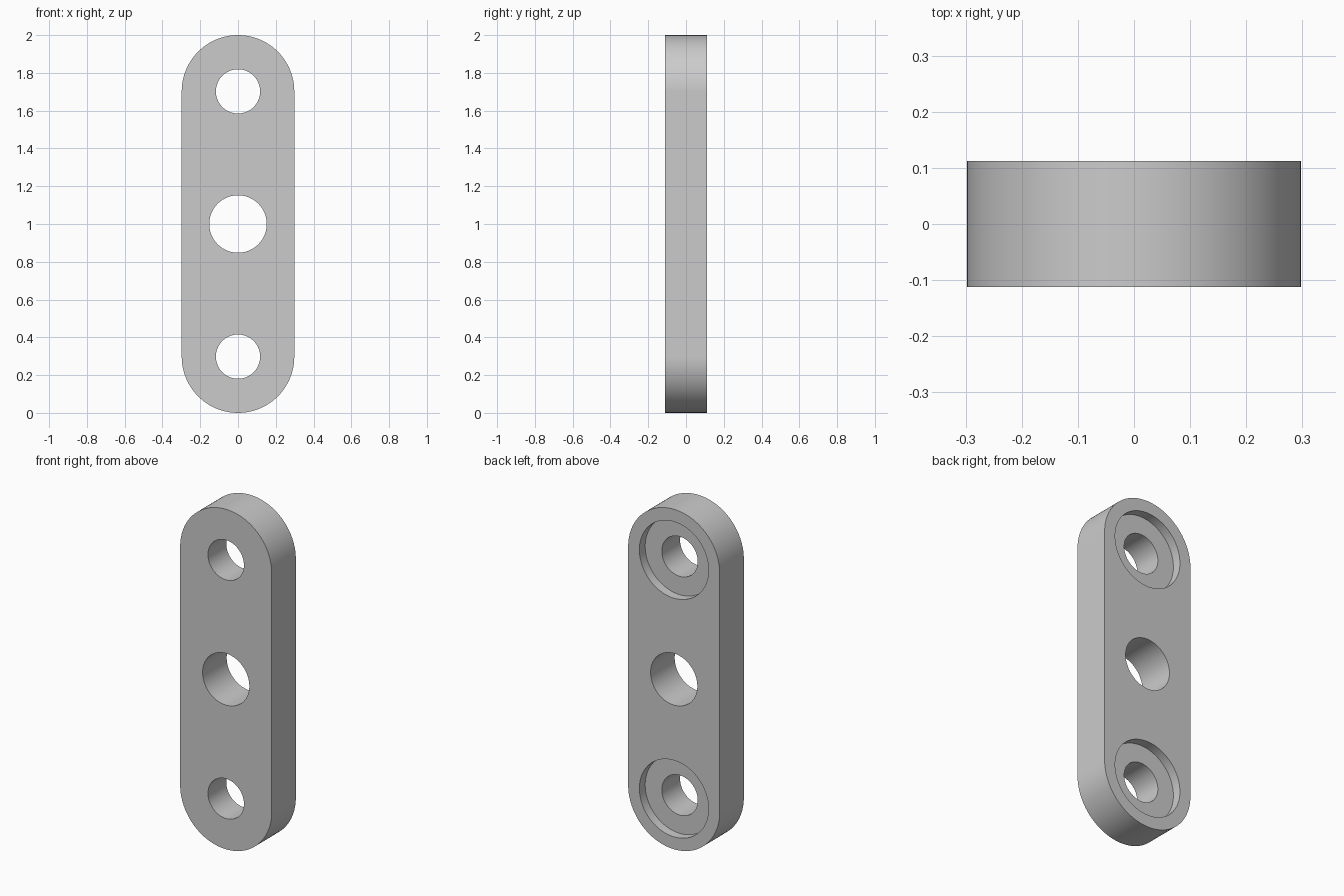
import bpy
import bmesh
from math import sin, cos, pi, radians

if "Cube" in bpy.data.objects:
    bpy.data.objects.remove(bpy.data.objects["Cube"], do_unlink=True)

RADIUS = 0.298        # rounded ends and half width
HALF_DEPTH = 0.112
END_HOLE = 0.117
CENTRE_HOLE = 0.152
RECESS = 0.225
RECESS_DEPTH = 0.054
STEPS = 64            # segments per half circle
LOW, MIDDLE, HIGH = RADIUS + 0.002, 1.0, 1.998 - RADIUS
LOW, HIGH = RADIUS, 2 - RADIUS


def prism(name, points, y0, y1):
    """Extrude an x-z outline from y0 to y1."""
    bm = bmesh.new()
    face = bm.faces.new([bm.verts.new((x, y0, z)) for x, z in points])
    result = bmesh.ops.extrude_face_region(bm, geom=[face])
    verts = [v for v in result["geom"] if isinstance(v, bmesh.types.BMVert)]
    bmesh.ops.translate(bm, verts=verts, vec=(0, y1 - y0, 0))
    bmesh.ops.recalc_face_normals(bm, faces=bm.faces)
    mesh = bpy.data.meshes.new(name)
    bm.to_mesh(mesh)
    bm.free()
    obj = bpy.data.objects.new(name, mesh)
    bpy.context.collection.objects.link(obj)
    return obj


def arc(radius, z, start, steps):
    return [(radius * cos(start + pi * i / STEPS), z + radius * sin(start + pi * i / STEPS))
            for i in range(steps)]


def drill(target, radius, z, y0, y1):
    """Cut a round hole through the target between y0 and y1."""
    cutter = prism("hole_cutter", arc(radius, z, 0, 2 * STEPS), y0, y1)
    cutter.hide_render = True
    mod = target.modifiers.new("hole", "BOOLEAN")
    mod.operation = "DIFFERENCE"
    mod.solver = "EXACT"
    mod.object = cutter
    bpy.ops.object.modifier_apply(modifier=mod.name)
    bpy.data.objects.remove(cutter, do_unlink=True)


# Link plate with rounded ends
outline = arc(RADIUS, HIGH, 0, STEPS + 1) + arc(RADIUS, LOW, pi, STEPS + 1)
plate = prism("link_plate", outline, -HALF_DEPTH, HALF_DEPTH)
bpy.ops.object.select_all(action="DESELECT")
plate.select_set(True)
bpy.context.view_layer.objects.active = plate

# Through holes, and round recesses on the back of the end holes
for z, radius in ((LOW, END_HOLE), (MIDDLE, CENTRE_HOLE), (HIGH, END_HOLE)):
    drill(plate, radius, z, -2 * HALF_DEPTH, 2 * HALF_DEPTH)
for z in (LOW, HIGH):
    drill(plate, RECESS, z, HALF_DEPTH - RECESS_DEPTH, 2 * HALF_DEPTH)

# Plain grey material
grey = bpy.data.materials.new("light_grey")
grey.use_nodes = True
colour = (0.6, 0.6, 0.6, 1)
grey.diffuse_color = colour
grey.node_tree.nodes["Principled BSDF"].inputs["Base Color"].default_value = colour
plate.data.materials.clear()
plate.data.materials.append(grey)

# Smooth curved walls, crisp rims, flat long sides
bpy.ops.object.shade_smooth_by_angle(angle=radians(30))
weighted = plate.modifiers.new("flat_sides", "WEIGHTED_NORMAL")
weighted.keep_sharp = True
